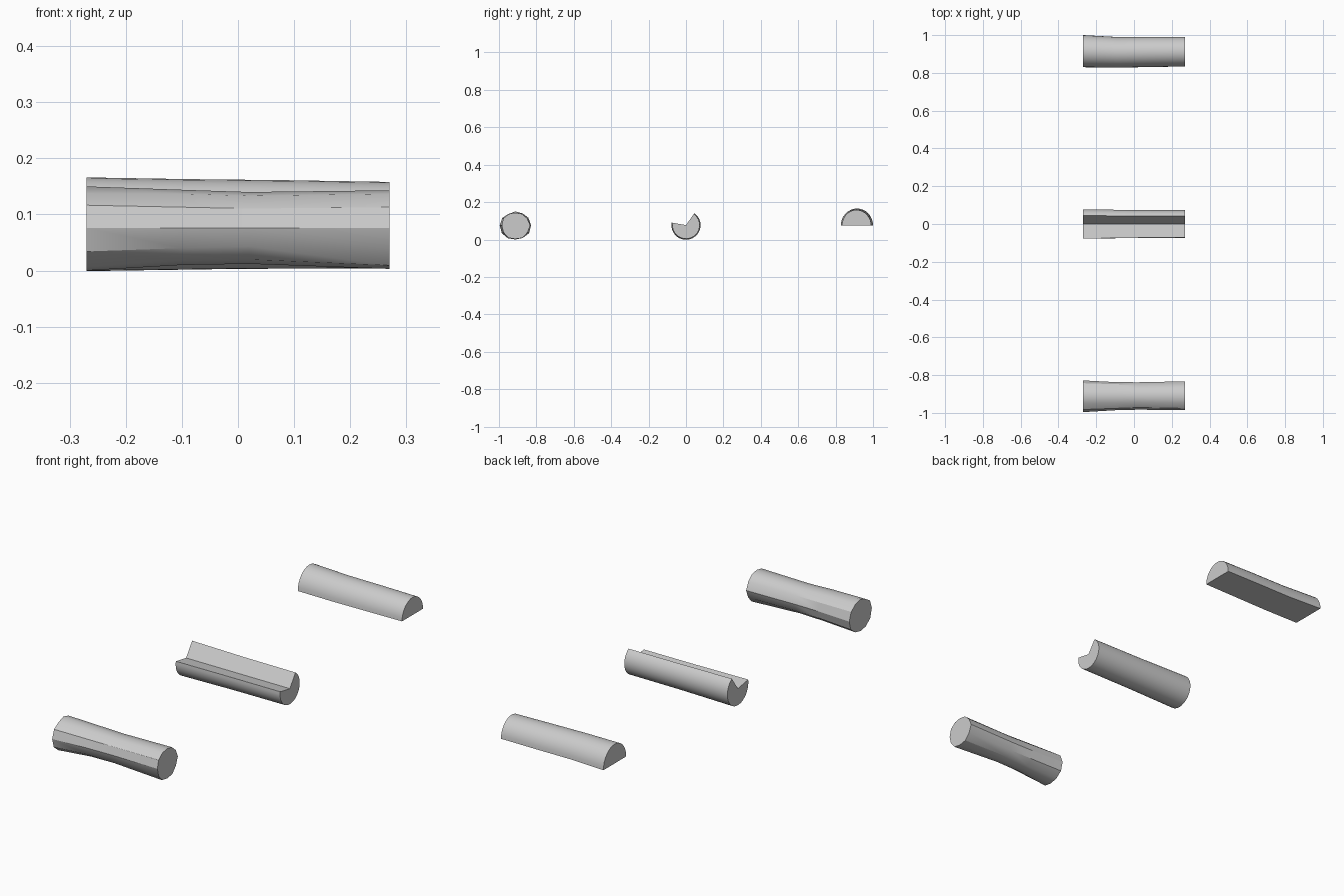
import bpy
import bmesh
from math import sin, cos, radians

cube = bpy.data.objects.get("Cube")
if cube:
    bpy.data.objects.remove(cube, do_unlink=True)

grey = bpy.data.materials.new("plain grey")
grey.use_nodes = True
grey.diffuse_color = (0.6, 0.6, 0.6, 1)
grey.node_tree.nodes["Principled BSDF"].inputs["Base Color"].default_value = (0.6, 0.6, 0.6, 1)

HALF = 0.27


def arc(y, z, radius, start, end, steps):
    """Points on a circular arc in the y-z plane."""
    return [(y + radius * cos(radians(start + (end - start) * i / steps)),
             z + radius * sin(radians(start + (end - start) * i / steps)))
            for i in range(steps + 1)]


def loft(name, stations):
    """Skin a list of (x, outline) rings and cap both ends."""
    bm = bmesh.new()
    rings = [[bm.verts.new((x, y, z)) for y, z in outline] for x, outline in stations]
    for a, b in zip(rings, rings[1:]):
        n = len(a)
        for i in range(n):
            j = (i + 1) % n
            bm.faces.new((a[i], a[j], b[j], b[i]))
    bm.faces.new(rings[0])
    bm.faces.new(rings[-1])
    bmesh.ops.recalc_face_normals(bm, faces=bm.faces)
    mesh = bpy.data.meshes.new(name)
    bm.to_mesh(mesh)
    bm.free()
    mesh.materials.append(grey)
    obj = bpy.data.objects.new(name, mesh)
    bpy.context.collection.objects.link(obj)
    bpy.ops.object.select_all(action="DESELECT")
    obj.select_set(True)
    bpy.context.view_layer.objects.active = obj
    bpy.ops.object.shade_smooth_by_angle(angle=radians(32))
    return obj


# Half log: flat underside, slight taper and a shallow waist
half = []
for x, y, r, h in ((-HALF, 0.915, 0.085, 0.091), (-0.09, 0.909, 0.081, 0.088),
                   (0.09, 0.911, 0.08, 0.086), (HALF, 0.912, 0.078, 0.083)):
    half.append((x, [(py, 0.075 + pz * h / r) for py, pz in arc(y, 0, r, 0, 180, 16)]))
loft("half_log", half)

# Notched log: round with a wedge taken out of the upper front
notched = []
for x, r in ((-HALF, 0.078), (0, 0.074), (HALF, 0.073)):
    notched.append((x, [(0, 0.077)] + arc(0, 0.077, r, 170, 415, 24)))
loft("notched_log", notched)

# Rough log: uneven hewn outline that narrows to a waist
# and has a split at the upper front of its wider end
ends = (
    (-HALF, (84, 80, 74, 74, 71, 81, 84, 84, 80, 76, 78, 84)),
    (-0.1, (75, 74, 70, 68, 70, 74, 74, 72, 66, 66, 70, 74)),
    (0.02, (74, 71, 67, 64, 66, 69, 71, 66, 65, 64, 67, 72)),
    (HALF, (79, 73, 70, 67, 70, 74, 73, 74, 77, 73, 77, 75)),
)
rough = []
for x, radii in ends:
    rough.append((x, [(-0.912 + r * 0.001 * cos(radians(30 * i)),
                       0.076 + r * 0.001 * sin(radians(30 * i)))
                      for i, r in enumerate(radii)]))
loft("rough_log", rough)
